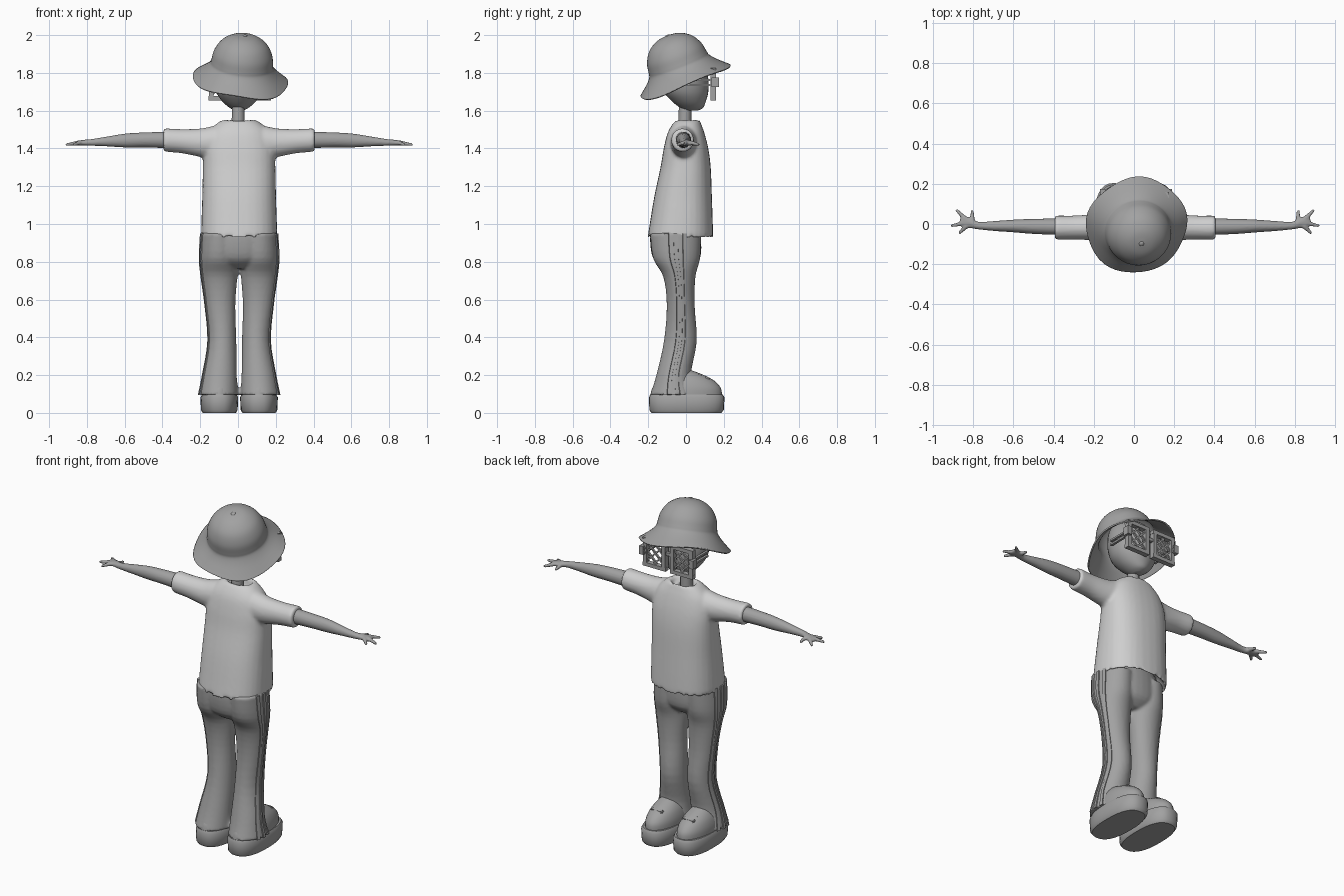
import bpy, bmesh
from math import sin, cos, pi, radians, atan2, hypot, sqrt
from mathutils import Matrix, Vector

cube = bpy.data.objects.get("Cube")
if cube:
    bpy.data.objects.remove(cube)


def material(name, v):
    m = bpy.data.materials.new(name)
    m.use_nodes = True
    m.diffuse_color = (v, v, v, 1)
    bsdf = m.node_tree.nodes["Principled BSDF"]
    bsdf.inputs["Base Color"].default_value = (v, v, v, 1)
    bsdf.inputs["Roughness"].default_value = 0.7
    return m


LIGHT = material("light grey", 0.62)
GREY = material("mid grey", 0.36)
MID = 0.006  # the figure's mirror plane


def smooth_rings(rings, steps=4):
    """Catmull-Rom interpolation of a list of ring parameters."""
    out = []
    for i in range(len(rings) - 1):
        a, b = rings[max(i - 1, 0)], rings[i]
        c, d = rings[i + 1], rings[min(i + 2, len(rings) - 1)]
        for k in range(steps):
            t = k / steps
            out.append([q + t / 2 * (r - p + t * (2 * p - 5 * q + 4 * r - s + t * (3 * q - p - 3 * r + s)))
                        for p, q, r, s in zip(a, b, c, d)])
    return out + [list(rings[-1])]


def skin(bm, loops, caps=(True, True)):
    """Bridge loops of points into a tube."""
    vs = [[bm.verts.new(p) for p in loop] for loop in loops]
    n = len(vs[0])
    for lo, hi in zip(vs, vs[1:]):
        for j in range(n):
            bm.faces.new((lo[j], lo[(j + 1) % n], hi[(j + 1) % n], hi[j]))
    if caps[0]:
        bm.faces.new(vs[0][::-1])
    if caps[1]:
        bm.faces.new(vs[-1])


def loft(bm, rings, side=1, axis="Z", power=2, n=32, steps=4, caps=(True, True), mid=MID):
    """Rings are (height, centre a, centre b, radius a, radius b); side mirrors in x."""
    loops = []
    for t, a, b, ra, rb in smooth_rings(rings, steps):
        loop = []
        for j in range(n):
            c, s = cos(2 * pi * j / n), sin(2 * pi * j / n)
            u = a + ra * abs(c) ** (2 / power) * (1 if c > 0 else -1)
            v = b + rb * abs(s) ** (2 / power) * (1 if s > 0 else -1)
            p = (u, v, t) if axis == "Z" else (t, u, v)
            loop.append((mid + side * p[0], p[1], p[2]))
        loops.append(loop)
    skin(bm, loops, caps)


def box(bm, centre, size, rot=Matrix.Identity(4)):
    m = Matrix.Translation(centre) @ rot @ Matrix.Diagonal((*size, 1))
    bmesh.ops.create_cube(bm, size=1, matrix=m)


def rod(bm, p, q, r1, r2):
    p, q = Vector(p), Vector(q)
    m = Matrix.Translation((p + q) / 2) @ (q - p).to_track_quat("Z", "Y").to_matrix().to_4x4()
    bmesh.ops.create_cone(bm, cap_ends=True, segments=12, radius1=r1, radius2=r2,
                          depth=(q - p).length, matrix=m)


def finish(bm, name, mat=GREY, voxel=0, relax=3, angle=40):
    """Turn the bmesh into an object, optionally fusing its pieces."""
    bmesh.ops.recalc_face_normals(bm, faces=bm.faces)
    for f in bm.faces:
        f.smooth = True
    for e in bm.edges:
        e.smooth = e.calc_face_angle(0) < radians(angle)
    me = bpy.data.meshes.new(name)
    bm.to_mesh(me)
    bm.free()
    me.materials.append(mat)
    ob = bpy.data.objects.new(name, me)
    bpy.context.collection.objects.link(ob)
    if voxel:
        r = ob.modifiers.new("fuse", "REMESH")
        r.mode, r.voxel_size, r.use_smooth_shade = "VOXEL", voxel, True
        s = ob.modifiers.new("relax", "SMOOTH")
        s.factor, s.iterations = 0.5, relax
    return ob


# Shirt: torso with folded hem and collar, fused with both sleeves
bm = bmesh.new()
loft(bm, [(1.0, 0, -.03, .15, .12), (.94, 0, -.03, .185, .16), (.93, 0, -.03, .2, .172),
          (1.0, 0, -.025, .2, .167), (1.15, 0, -.015, .195, .152), (1.3, 0, -.002, .192, .133),
          (1.4, 0, 0, .188, .118), (1.48, 0, 0, .165, .098), (1.53, 0, .005, .12, .075),
          (1.55, 0, .012, .085, .06), (1.54, 0, .012, .068, .05), (1.49, 0, .012, .055, .04)], power=2.4)
for s in (-1, 1):
    loft(bm, [(.04, -.005, 1.44, .08, .085), (.12, -.01, 1.432, .075, .09), (.2, -.015, 1.43, .066, .076),
              (.3, -.018, 1.438, .06, .064), (.385, -.018, 1.444, .06, .062),
              (.4, -.018, 1.444, .057, .059)], s, "X")
finish(bm, "shirt", LIGHT, .01, 4)

# Trousers: flared legs fused with the hips
LEG = [(.095, .11, -.065, .104, .125), (.2, .103, -.065, .09, .092), (.38, .09, -.03, .075, .087),
       (.57, .1, -.028, .08, .074), (.72, .105, -.035, .095, .085), (.82, .107, -.05, .102, .125),
       (.95, .105, -.055, .098, .135)]
bm = bmesh.new()
loft(bm, [(.765, 0, -.045, .09, .07), (.82, 0, -.05, .19, .125), (.93, 0, -.055, .2, .135),
          (1.0, 0, -.05, .18, .12)])
for s in (-1, 1):
    loft(bm, LEG, s)
finish(bm, "trousers", GREY, .009, 3)

# Three raised stripes down the outside of each leg
bm = bmesh.new()
for s in (-1, 1):
    for ang in (-.36, 0, .36):
        loops = []
        for z, cx, cy, rx, ry in smooth_rings(LEG):
            loops.append([(MID + s * (cx + k * rx * cos(ang + w)), cy + k * ry * sin(ang + w), z)
                          for k, w in ((.93, -.1), (1.05, -.08), (1.05, .08), (.93, .1))])
        skin(bm, loops)
finish(bm, "leg_stripes")

# Arms with palms and splayed fingers
for s, side in ((-1, "right"), (1, "left")):
    bm = bmesh.new()
    loft(bm, [(.34, -.014, 1.445, .042, .045), (.5, -.012, 1.445, .038, .04), (.6, -.01, 1.442, .032, .037),
              (.7, -.01, 1.437, .025, .026), (.78, -.008, 1.432, .019, .018), (.82, .005, 1.43, .026, .016),
              (.855, .01, 1.428, .03, .013), (.872, .01, 1.427, .018, .008)], s, "X", n=20)
    for base, tip in (((.81, .015), (.812, .068)), ((.845, .025), (.89, .07)),
                      ((.85, .005), (.918, -.01)), ((.84, -.01), (.878, -.048))):
        rod(bm, (MID + s * base[0], base[1], 1.43), (MID + s * tip[0], tip[1], 1.42), .013, .007)
    finish(bm, side + "_arm", GREY, .006, 2)

# Shoes: thick soles, rounded uppers and two strap bars
for s, side in ((-1, "right"), (1, "left")):
    bm = bmesh.new()
    loft(bm, [(0, .105, .002, .088, .185), (.015, .105, .003, .097, .197), (.082, .105, .004, .1, .2),
              (.097, .105, .003, .092, .192)], s, power=2.5, steps=1)
    finish(bm, side + "_shoe_sole")
    bm = bmesh.new()
    loft(bm, [(.085, .105, 0, .09, .19), (.13, .105, .003, .088, .182), (.17, .105, 0, .077, .15),
              (.2, .105, -.01, .06, .105), (.225, .105, -.03, .04, .06)], s)
    finish(bm, side + "_shoe_upper")
    bm = bmesh.new()
    for y, z in ((.07, .192), (.11, .18)):
        box(bm, (MID + s * .105, y, z), (.075, .028, .022), Matrix.Rotation(radians(-20), 4, "X"))
    bmesh.ops.bevel(bm, geom=bm.edges[:], offset=.005, segments=2, affect="EDGES")
    finish(bm, side + "_shoe_straps")

# Head and neck
bm = bmesh.new()
loft(bm, [(1.6, 0, .03, .02, .03), (1.615, 0, .03, .05, .06), (1.65, 0, .015, .09, .09),
          (1.7, 0, 0, .122, .118), (1.77, 0, -.01, .135, .128), (1.84, 0, -.02, .128, .122),
          (1.9, 0, -.03, .1, .1), (1.93, 0, -.03, .05, .05)])
finish(bm, "head")
bm = bmesh.new()
rod(bm, (MID - .005, -.008, 1.47), (MID - .005, -.004, 1.66), .036, .032)
finish(bm, "neck")

# Bucket hat: lathed crown and wavy brim, tipped back and to one side
tilt = (Matrix.Translation((.012, -.005, 1.755)) @ Matrix.Rotation(radians(6), 4, "Y")
        @ Matrix.Rotation(radians(21), 4, "X"))
bm = bmesh.new()
profile = [(.25, 0), (.225, .022), (.19, .055), (.166, .085), (.16, .11), (.15, .16),
           (.118, .213), (.065, .247), (.01, .257)]
loft(bm, [(h, 0, 0, r, r) for r, h in profile], n=48, caps=(False, True), mid=0)
for v in bm.verts:
    r, a = hypot(v.co.x, v.co.y), atan2(v.co.y, v.co.x)
    w = max(0, (r - .17) / .08)
    v.co.z += w * .01 * sin(3 * a + .6)
    v.co.xy *= 1 + w * .018 * sin(5 * a)
bm.transform(tilt)
hat = finish(bm, "bucket_hat", angle=60)
thick = hat.modifiers.new("thickness", "SOLIDIFY")
thick.thickness, thick.offset = .008, 0
bm = bmesh.new()
bmesh.ops.create_uvsphere(bm, u_segments=16, v_segments=8, radius=.014,
                          matrix=tilt @ Matrix.Translation((0, 0, .257)) @ Matrix.Diagonal((1, 1, .6, 1)))
finish(bm, "hat_button")

# Glasses: square frames, lattice lenses, hinges, bridge and double temples
bm = bmesh.new()
gx, gy, gz, half = .01, .145, 1.74, .062
box(bm, (gx, gy, gz + .02), (.05, .018, .018))
for s in (-1, 1):
    cx = gx + s * .09
    for d in (-half, half):
        box(bm, (cx, gy, gz + d * 1.2), (.15, .03, .022))
        box(bm, (cx + d, gy, gz), (.024, .03, .165))
    for turn in (-1, 1):
        for d in (-.038, 0, .038):
            rot = Matrix.Rotation(turn * pi / 4, 4, "Y")
            off = rot @ Vector((0, 0, d))
            box(bm, (cx + off.x, gy, gz + off.z), (2 * (half * sqrt(2) - abs(d)), .012, .009), rot)
    box(bm, (gx + s * .165, gy + .01, gz + .01), (.026, .04, .05))
    for dz in (-.004, .022):
        box(bm, (gx + s * .153, .085, gz + dz), (.014, .17, .011))
finish(bm, "glasses")
